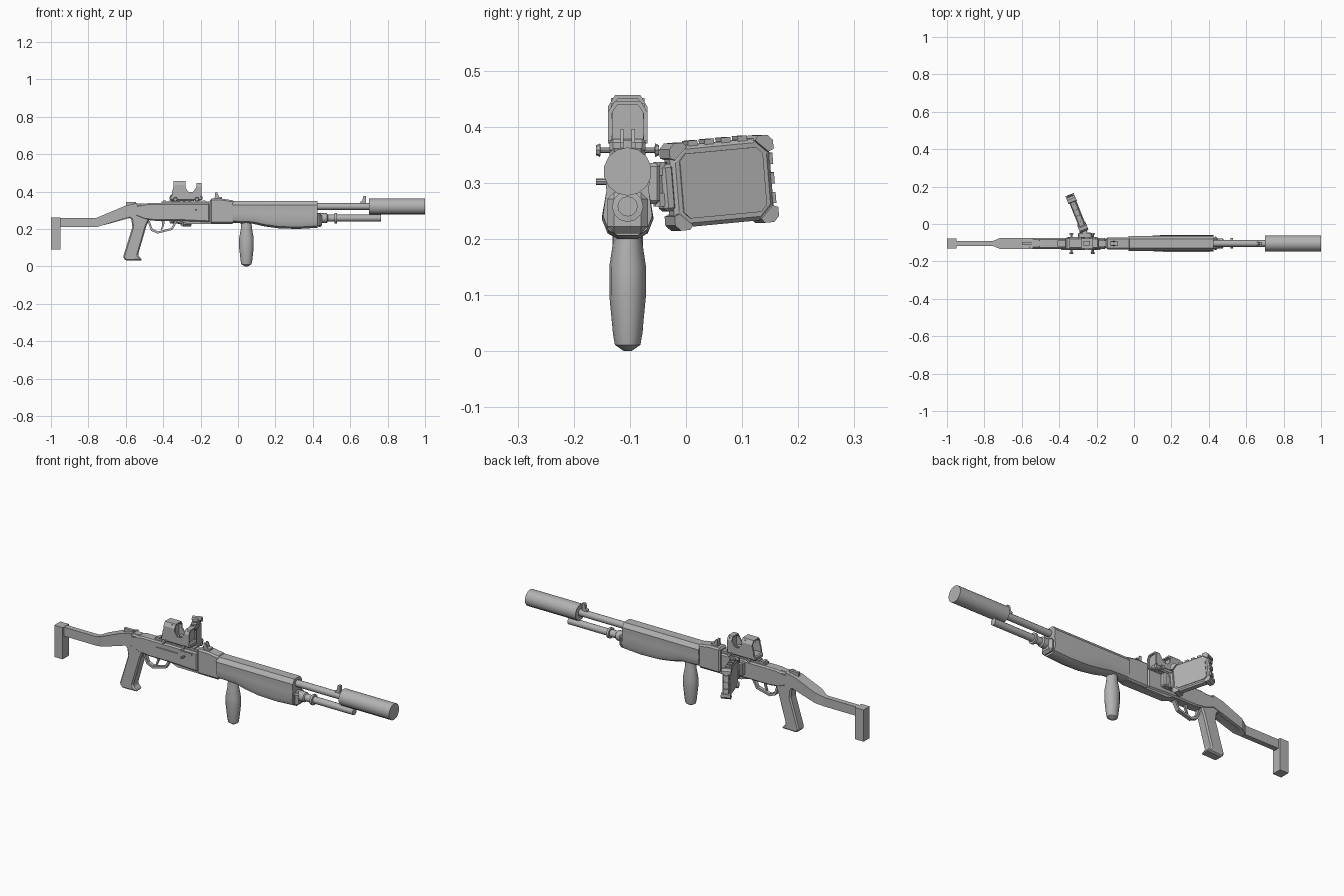
import bpy, bmesh, math
from mathutils import Matrix, Vector

if "Cube" in bpy.data.objects:
    bpy.data.objects.remove(bpy.data.objects["Cube"])

Y0 = -0.104  # centre line of the long body
GREY = bpy.data.materials.new("matte grey")
GREY.diffuse_color = (0.45, 0.45, 0.45, 1)
GREY.use_nodes = True
GREY.node_tree.nodes["Principled BSDF"].inputs["Base Color"].default_value = GREY.diffuse_color


def finish(name, bm, bevel=0, smooth=0, mat=None):
    bmesh.ops.recalc_face_normals(bm, faces=bm.faces)
    me = bpy.data.meshes.new(name)
    bm.to_mesh(me)
    bm.free()
    me.materials.append(GREY)
    ob = bpy.data.objects.new(name, me)
    bpy.context.collection.objects.link(ob)
    if mat:
        ob.matrix_world = mat
    if bevel:
        m = ob.modifiers.new("bevel", 'BEVEL')
        m.width, m.segments, m.limit_method = bevel, 1, 'ANGLE'
        m.angle_limit = math.radians(50)
    if smooth:
        bpy.context.view_layer.objects.active = ob
        ob.select_set(True)
        bpy.ops.object.shade_smooth_by_angle(angle=math.radians(smooth))
        ob.select_set(False)
    return ob


def loft(name, rings, smooth=0, bevel=0, mat=None):
    """Skin a list of rings with equal point counts, capped at both ends."""
    bm = bmesh.new()
    vs = [[bm.verts.new(p) for p in r] for r in rings]
    n = len(vs[0])
    for a, b in zip(vs, vs[1:]):
        for i in range(n):
            bm.faces.new((a[i], a[(i + 1) % n], b[(i + 1) % n], b[i]))
    bm.faces.new(vs[0])
    bm.faces.new(vs[-1])
    return finish(name, bm, bevel, smooth, mat)


def plate(name, pts, half, bevel=0, y=Y0, mat=None):
    """Side outline in x, z given thickness across y."""
    return loft(name, [[(x, y + s * half, z) for x, z in pts] for s in (-1, 1)], bevel=bevel, mat=mat)


def box(name, x0, x1, y0, y1, z0, z1, bevel=0, mat=None):
    return plate(name, [(x0, z0), (x1, z0), (x1, z1), (x0, z1)], (y1 - y0) / 2, bevel, (y0 + y1) / 2, mat)


def turned(name, axis, prof, centre, n=12, squash=1, smooth=40):
    """Round part: profile of (distance, radius) along an axis."""
    rings = []
    for d, r in prof:
        ring = []
        for i in range(n):
            a = 2 * math.pi * i / n + math.pi / 2
            u, v = r * math.cos(a), r * math.sin(a)
            p = {'x': (d, u, v), 'y': (u, d, v), 'z': (u, v * squash, d)}[axis]
            ring.append(Vector(centre) + Vector(p))
        rings.append(ring)
    return loft(name, rings, smooth)


# Barrel, suppressor and tube below it
turned("suppressor", 'x', [(0.70, .043), (1.0, .043)], (0, Y0, .32), 14)
turned("barrel", 'x', [(0.40, .018), (0.71, .018)], (0, Y0, .32))
turned("magazine_tube", 'x', [(0.40, .026), (0.475, .026), (0.48, .019), (0.515, .019), (0.516, .028),
       (0.528, .028), (0.529, .018), (0.765, .018)], (0, Y0, .258))
plate("front_sight", [(.655, .33), (.685, .33), (.685, .376), (.67, .376), (.665, .35), (.655, .345)], .008)

# Handguard: bulging section swept along the length
def guard_ring(x, bottom, w, top=.35):
    mid = bottom + .035
    half = [(.024, top), (.040, top - .022), (.038, .285), (w, mid), (w * .78, bottom + .010), (w * .4, bottom)]
    return [(x, Y0 + a, z) for a, z in half] + [(x, Y0 - a, z) for a, z in reversed(half)]

loft("handguard", [guard_ring(-.03, .232, .040), guard_ring(.08, .228, .040), guard_ring(.14, .214, .044),
     guard_ring(.22, .203, .046), guard_ring(.32, .200, .046), guard_ring(.425, .206, .044)], 35)
box("handguard_lip", .42, .45, Y0 - .036, Y0 + .036, .21, .283, .012)

# Foregrip
turned("foregrip", 'z', [(0, .008), (.011, .027), (.03, .031), (.10, .039), (.15, .039), (.20, .030), (.24, .027)],
       (.045, Y0, 0), 12, .84)

# Receiver
plate("receiver_front", [(-.15, .23), (-.02, .23), (-.02, .352), (-.085, .362), (-.15, .362)], .032, .008)
plate("receiver_body", [(-.50, .25), (-.44, .243), (-.30, .243), (-.15, .236), (-.15, .338), (-.48, .338),
      (-.55, .325), (-.55, .27)], .029, .007)
plate("receiver_belly", [(-.32, .245), (-.27, .228), (-.03, .226), (-.03, .25)], .022)
box("top_rail", -.41, -.15, Y0 - .015, Y0 + .015, .335, .348)
for i in range(8):
    box("rail_tooth", -.40 + i * .03, -.385 + i * .03, Y0 - .018, Y0 + .018, .346, .353)
plate("port_frame", [(-.39, .292), (-.24, .292), (-.22, .315), (-.18, .315), (-.18, .328), (-.25, .328),
      (-.26, .308), (-.39, .308)], .004, y=Y0 - .030)
turned("bolt_handle", 'y', [(-.056, .006), (-.02, .006)], (-.225, Y0, .302), 8)
# Rear sight with two ears
box("rear_sight_base", -.125, -.085, Y0 - .014, Y0 + .014, .358, .372)
for s in (-1, 1):
    plate("rear_sight_ear", [(-.122, .37), (-.10, .37), (-.112, .396), (-.122, .396)], .003, y=Y0 + s * .010)

# Pistol grip
plate("pistol_grip", [(-.565, .335), (-.50, .335), (-.475, .25), (-.49, .215), (-.535, .06), (-.51, .032),
      (-.60, .030), (-.615, .048), (-.565, .21), (-.57, .25), (-.60, .275)], .027, .007)

# Trigger guard as a bent strip, and trigger
outer = [(-.485, .245), (-.465, .190), (-.43, .175), (-.35, .195), (-.325, .24)]
inner = [(-.335, .245), (-.357, .205), (-.428, .187), (-.457, .200), (-.473, .245)]
oi = list(reversed(inner))
for i in range(4):
    plate("trigger_guard", [outer[i], outer[i + 1], oi[i + 1], oi[i]], .010)
plate("trigger", [(-.41, .25), (-.392, .25), (-.395, .22), (-.408, .195), (-.413, .198), (-.405, .222)], .005)

# Folding stock: hinge piece, arm and butt
plate("stock_neck", [(-.60, .322), (-.55, .336), (-.50, .336), (-.50, .30), (-.555, .265), (-.70, .225),
      (-.76, .212), (-.76, .258)], .014)
def neck_ring(x, z0, z1, w):
    return [(x, Y0 - w, z0), (x, Y0 + w, z0), (x, Y0 + w, z1), (x, Y0 - w, z1)]
loft("stock_hinge", [neck_ring(-.755, .210, .259, .013), neck_ring(-.715, .222, .277, .030),
     neck_ring(-.60, .258, .325, .030), neck_ring(-.54, .275, .338, .030)])
box("stock_arm", -.96, -.75, Y0 - .014, Y0 + .014, .21, .258)
box("butt", -1.0, -.95, Y0 - .026, Y0 + .026, .09, .26)
box("stock_latch", -.60, -.545, Y0 - .008, Y0 + .008, .325, .345)

# Optic: base, side walls with a dip, rear hood and front ring
box("optic_base", -.365, -.19, Y0 - .032, Y0 + .032, .352, .378, .006)
side = [(-.355, .37), (-.20, .37), (-.195, .40), (-.20, .425), (-.222, .425), (-.24, .398), (-.265, .398),
        (-.285, .425), (-.345, .425), (-.352, .40)]
for s in (-1, 1):
    plate("optic_wall", side, .004, y=Y0 + s * .031)
def arch(name, x0, x1, top, w=.035, t=.007):
    o = [(-w, .375), (-w, top - .02), (-w * .65, top), (w * .65, top), (w, top - .02), (w, .375)]
    k = w - t
    n = [(-k, .375), (-k, top - .022), (-k * .65, top - t), (k * .65, top - t), (k, top - .022), (k, .375)]
    for i in range(5):
        loft(name, [[(x, Y0 + a, z) for a, z in (o[i], o[i + 1], n[i + 1], n[i])] for x in (x0, x1)])
arch("optic_hood", -.345, -.28, .456)
arch("optic_front_ring", -.222, -.195, .446)
for x, top in ((-.30, .451), (-.208, .441)):
    box("optic_lens", x, x + .004, Y0 - .030, Y0 + .030, .375, top)
box("optic_emitter", -.27, -.235, Y0 - .012, Y0 + .012, .375, .395)
for x in (-.335, -.22):
    turned("optic_clamp", 'y', [(-.056, .009), (-.049, .012), (-.048, .005), (.048, .005), (.049, .012),
           (.056, .009)], (x, Y0, .358), 8)

# Side screen on a mount, swung back and tilted slightly
M = (Matrix.Translation((-.305, .059, .300)) @ Matrix.Rotation(math.radians(22), 4, 'Z')
     @ Matrix.Rotation(math.radians(5), 4, 'X'))
def octo(x, hy, hz, c=.022):
    return [(x, -hy + c, -hz), (x, hy - c, -hz), (x, hy, -hz + c), (x, hy, hz - c), (x, hy - c, hz),
            (x, -hy + c, hz), (x, -hy, hz - c), (x, -hy, -hz + c)]
loft("screen_case", [octo(-.018, .088, .066), octo(-.012, .096, .073), octo(.012, .096, .073),
     octo(.018, .088, .066)], mat=M)
loft("screen_panel", [octo(.017, .080, .058, .012), octo(.021, .080, .058, .012)], mat=M)
for sy in (-1, 1):
    for sz in (-1, 1):
        c = [(.100, .052), (.100, .068), (.090, .078), (.072, .078), (.066, .070), (.090, .048)]
        loft("screen_corner", [[(x, sy * a, sz * b) for a, b in c] for x in (-.024, .024)], mat=M)
for i in range(4):
    y = -.05 + i * .032
    box("screen_top_rib", -.014, .014, y - .009, y + .009, .07, .080, mat=M)
for z in (-.035, 0, .035):
    box("screen_end_rib", -.014, .014, .094, .101, z - .010, z + .010, mat=M)
box("screen_mount", -.022, .016, -.113, -.09, -.042, .042, .006, mat=M)
box("mount_arm", -.30, -.225, Y0 + .025, Y0 + .058, .262, .335, .006)
for z in (.27, .325):
    turned("mount_hinge", 'z', [(-.012, .012), (.012, .012)], (-.262, Y0 + .058, z), 8)
